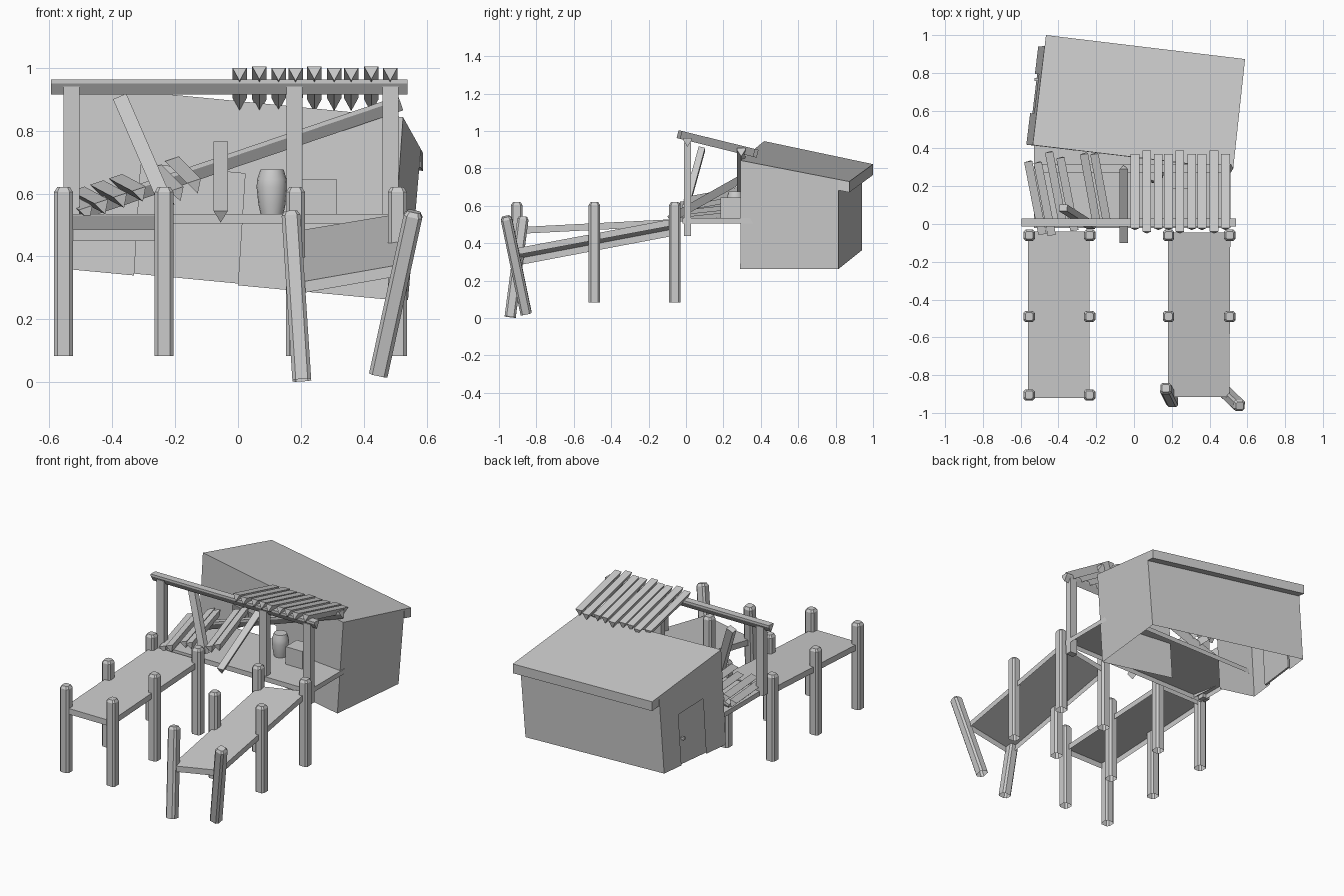
import bpy, bmesh, math
from mathutils import Vector, Matrix

if "Cube" in bpy.data.objects:
    bpy.data.objects.remove(bpy.data.objects["Cube"])

GREY = bpy.data.materials.new("weathered_grey")
GREY.use_nodes = True
GREY.diffuse_color = (0.6, 0.6, 0.6, 1)
GREY.node_tree.nodes["Principled BSDF"].inputs["Base Color"].default_value = (0.6, 0.6, 0.6, 1)


def finish(name, bm, fix=True):
    if fix:
        bmesh.ops.recalc_face_normals(bm, faces=bm.faces)
    mesh = bpy.data.meshes.new(name)
    bm.to_mesh(mesh)
    bm.free()
    mesh.materials.append(GREY)
    ob = bpy.data.objects.new(name, mesh)
    bpy.context.collection.objects.link(ob)
    return ob


def sheet(name, pts):
    """Single flat face."""
    bm = bmesh.new()
    bm.faces.new([bm.verts.new(p) for p in pts])
    return finish(name, bm, False)


def loft(name, rings, open_start=False):
    """Skin a list of point rings and cap the ends."""
    bm = bmesh.new()
    loops = [[bm.verts.new(p) for p in ring] for ring in rings]
    n = len(loops[0])
    for a, b in zip(loops, loops[1:]):
        for i in range(n):
            bm.faces.new((a[i], a[(i + 1) % n], b[(i + 1) % n], b[i]))
    if not open_start:
        bm.faces.new(loops[0])
    bm.faces.new(loops[-1])
    return finish(name, bm)


def slab(name, top, thick, hollow=True):
    """Board whose upper face has the given corners; hollow leaves out the underside."""
    return loft(name, [[Vector(p) - Vector((0, 0, thick)) for p in top], top], hollow)


def bar(name, p, q, section, roll=0, chamfer=0, open_start=False):
    """Sweep a cross-section from p to q, optionally with a chamfered end."""
    p, q = Vector(p), Vector(q)
    axis = (q - p).normalized()
    up = Vector((0, 1, 0)) if abs(axis.z) > 0.8 else Vector((0, 0, 1))
    side = axis.cross(up).normalized()
    side = Matrix.Rotation(roll, 3, axis) @ side
    up = side.cross(axis)

    def ring(c, s=1):
        return [c + side * u * s + up * v * s for u, v in section]
    rings = [ring(p), ring(q - axis * chamfer)]
    if chamfer:
        rings.append(ring(q, 0.68))
    return loft(name, rings, open_start)


def rect(w, h):
    return [(-w / 2, -h / 2), (w / 2, -h / 2), (w / 2, h / 2), (-w / 2, h / 2)]


R, C = 0.03, 0.019
POST = [(-R, -C), (-C, -R), (C, -R), (R, -C), (R, C), (C, R), (-C, R), (-R, C)]
SLAT = [(-0.023, 0), (0.023, 0), (0, -0.043)]
BEAM = [(-0.022, 0), (0.022, 0), (0.022, -0.013), (0, -0.048), (-0.022, -0.013)]

# Pier posts
for x in (-0.555, -0.235, 0.183, 0.507):
    for y in (-0.06, -0.49, -0.905):
        if x > 0 and y < -0.8:
            continue
        bar("pier_post", (x, y, 0.083), (x, y, 0.62), POST, 0, 0.015, True)
bar("leaning_post_right", (0.203, -0.94, 0.006), (0.168, -0.87, 0.543), POST, 0, 0.015, True)
bar("leaning_post_left", (0.447, -0.855, 0.025), (0.56, -0.963, 0.543), POST, 0, 0.015, True)

# Walkways, one sagging, and the deck
slab("walkway", [(-0.56, -0.92, 0.485), (-0.235, -0.92, 0.485),
                 (-0.235, -0.04, 0.53), (-0.56, -0.04, 0.53)], 0.036)
slab("sagging_walkway", [(0.18, -0.915, 0.315), (0.505, -0.915, 0.372),
                         (0.51, -0.045, 0.535), (0.18, -0.045, 0.48)], 0.036)
slab("deck", [(-0.53, -0.02, 0.535), (0.51, -0.02, 0.535),
              (0.51, 0.42, 0.535), (-0.53, 0.42, 0.535)], 0.03)

# Porch frame
for x, z in ((-0.53, 0.51), (0.18, 0.51), (0.485, 0.44)):
    bar("porch_column", (x, 0.008, z), (x, 0.008, 0.94), rect(0.05, 0.04))
bar("porch_beam", (-0.595, 0.008, 0.963), (0.54, 0.008, 0.963), BEAM)
bar("fallen_beam", (-0.52, 0.295, 0.56), (0.51, 0.295, 0.91), BEAM)
bar("loose_brace", (-0.225, -0.01, 0.56), (-0.375, 0.085, 0.905), rect(0.046, 0.035))

# Porch roof slats, all resting on the beam
xs = (0.005, 0.068, 0.129, 0.183, 0.243, 0.306, 0.36, 0.424, 0.484)
for i, x in enumerate(xs):
    d = 0.018 * (i % 3 == 1)
    bar("roof_slat", (x, -0.022 - d, 1.0 + d * 0.25), (x, 0.37 + d, 0.904 - d * 0.25), SLAT)

# Fallen slats
for x, y, z in ((-0.56, 0.33, 0.595), (-0.51, 0.325, 0.615), (-0.45, 0.38, 0.635),
                (-0.39, 0.35, 0.655)):
    bar("fallen_slat", (x + 0.075, y - 0.385, z - 0.04), (x, y, z), SLAT, -0.32)
for x, z in ((-0.265, 0.685), (-0.21, 0.71)):
    bar("fallen_slat", (x + 0.07, -0.01, z - 0.07), (x, 0.37, z), SLAT, -0.32)
bar("hanging_slat", (-0.055, -0.1, 0.545), (-0.055, 0.29, 0.765), SLAT)

# Hut roof, tipped to the back and to one side, with a deep rear eave
roof = [Vector(p) for p in ((-0.536, 0.418, 0.946), (0.525, 0.291, 0.843),
                            (0.588, 0.873, 0.73), (-0.466, 1.0, 0.823))]
back_right, back_left = roof[1].lerp(roof[2], 0.9), roof[0].lerp(roof[3], 0.9)
sheet("hut_roof", [roof[0], roof[1], back_right, back_left])
slab("rear_eave", [back_left, back_right, roof[2], roof[3]], 0.058, False)

# Hut walls, leaning with the roof and open underneath
foot = [Vector(p) for p in ((-0.57, 0.42, 0.362), (0.485, 0.29, 0.262),
                            (0.541, 0.815, 0.262), (-0.507, 0.94, 0.362))]
head = [roof[0], roof[1], back_right, back_left]


def wall(name, i, opening=None):
    """Wall sheet between corners i and i+1 with an optional doorway."""
    j = (i + 1) % 4
    a, b, c, d = foot[i], foot[j], head[j], head[i]
    hole = []
    if opening:
        u0, u1, h = opening
        hole = [a.lerp(b, u).lerp(d.lerp(c, u), v)
                for u, v in ((u0, 0), (u0, h), (u1, h), (u1, 0))]
    sheet(name, [a] + hole + [b, c, d])
    return hole


wall("front_wall", 0, (0.227, 0.54, 0.61))
wall("side_wall", 1)
wall("back_wall", 2)
p0, p1, p2, p3 = wall("door_wall", 3, (0.28, 0.68, 0.62))

# Recessed side door, a little wider than its opening, with a handle
inset = Vector((0.012, 0, 0))
panel = [p0.lerp(p3, -0.1), p1.lerp(p2, -0.1), p2.lerp(p1, -0.1), p3.lerp(p0, -0.1)]
loft("side_door", [[p + inset * 2 for p in panel], [p + inset for p in panel]])
grip = p0.lerp(p1, 0.5) + Vector((0, -0.03, 0))
bar("door_handle", grip + inset, grip - inset, rect(0.016, 0.016))

# Barrel and crate
profile = ((0.036, 0.533), (0.043, 0.565), (0.049, 0.62), (0.047, 0.645), (0.037, 0.676))
turn = [2 * math.pi * k / 16 for k in range(16)]
barrel = loft("barrel", [[(0.108 + r * math.cos(t), 0.265 + r * math.sin(t), z) for t in turn]
                         for r, z in profile])
bpy.ops.object.select_all(action="DESELECT")
barrel.select_set(True)
bpy.context.view_layer.objects.active = barrel
bpy.ops.object.shade_smooth_by_angle(angle=math.radians(40))
bar("crate", (0.258, 0.24, 0.533), (0.258, 0.24, 0.645), rect(0.115, 0.11))
